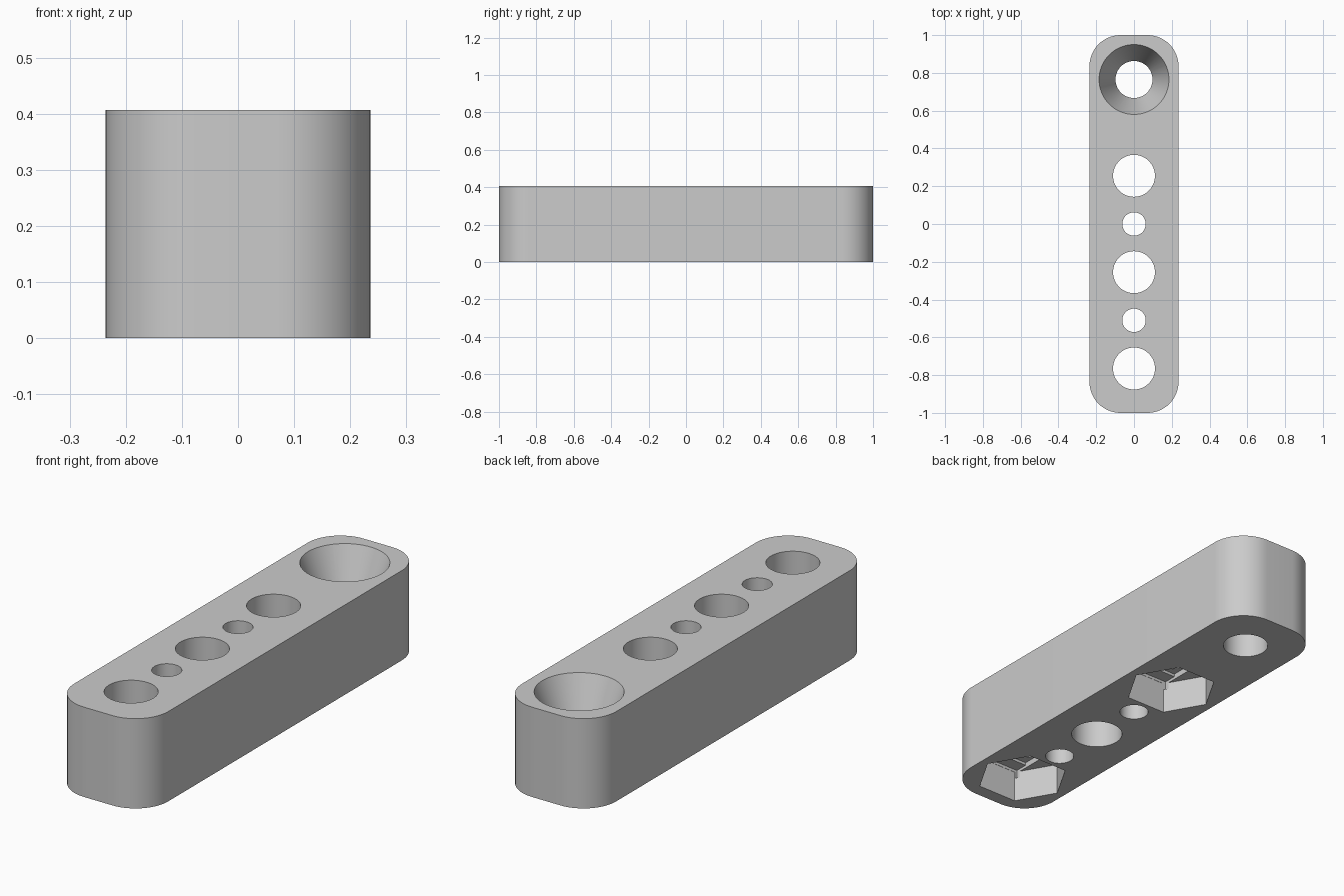
import bpy
import bmesh
import math

if "Cube" in bpy.data.objects:
    bpy.data.objects.remove(bpy.data.objects["Cube"], do_unlink=True)

HALF_W, HALF_L, HEIGHT, CORNER = 0.236, 1.0, 0.407, 0.165
PITCH = 0.255
BIG_R, SMALL_R, SCREW_R, SINK_R, NUT_R = 0.111, 0.062, 0.098, 0.185, 0.2
NUT_DEPTH, STEP = 0.145, 0.013

grey = bpy.data.materials.new("light grey plastic")
grey.use_nodes = True
grey.diffuse_color = (0.6, 0.6, 0.6, 1)
grey.node_tree.nodes["Principled BSDF"].inputs["Base Color"].default_value = (0.6, 0.6, 0.6, 1)


def prism(name, rings):
    """Solid lofted through equal-length rings of points, bottom to top."""
    bm = bmesh.new()
    loops = [[bm.verts.new(p) for p in ring] for ring in rings]
    n = len(loops[0])
    bm.faces.new(loops[0][::-1])
    bm.faces.new(loops[-1])
    for low, high in zip(loops, loops[1:]):
        for i in range(n):
            j = (i + 1) % n
            bm.faces.new((low[i], low[j], high[j], high[i]))
    mesh = bpy.data.meshes.new(name)
    bm.to_mesh(mesh)
    bm.free()
    mesh.materials.append(grey)
    obj = bpy.data.objects.new(name, mesh)
    bpy.context.collection.objects.link(obj)
    return obj


def circle(y, r, z, sides=64):
    angles = [2 * math.pi * i / sides for i in range(sides)]
    return [(r * math.cos(a), y + r * math.sin(a), z) for a in angles]


def rectangle(y, hx, hy, z):
    return [(-hx, y - hy, z), (hx, y - hy, z), (hx, y + hy, z), (-hx, y + hy, z)]


def rounded_outline(z, steps=16):
    points = []
    for k, (sx, sy) in enumerate([(1, 1), (-1, 1), (-1, -1), (1, -1)]):
        for i in range(steps + 1):
            a = (k + i / steps) * math.pi / 2
            points.append((sx * (HALF_W - CORNER) + CORNER * math.cos(a),
                           sy * (HALF_L - CORNER) + CORNER * math.sin(a), z))
    return points


def cut(body, cutter):
    cutter.hide_render = True
    mod = body.modifiers.new("cut", "BOOLEAN")
    mod.operation = "DIFFERENCE"
    mod.solver = "EXACT"
    mod.object = cutter
    bpy.context.view_layer.objects.active = body
    bpy.ops.object.modifier_apply(modifier=mod.name)
    bpy.data.objects.remove(cutter, do_unlink=True)


# Rounded bar
bar = prism("mounting_bar", [rounded_outline(0), rounded_outline(HEIGHT)])
BELOW, ABOVE = -0.05, HEIGHT + 0.05

# Plain through holes
for slot, radius in [(1, BIG_R), (0, SMALL_R), (-1, BIG_R), (-2, SMALL_R), (-3, BIG_R)]:
    y = slot * PITCH
    cut(bar, prism("hole_cutter", [circle(y, radius, BELOW), circle(y, radius, ABOVE)]))

# Countersunk screw hole
y = 3 * PITCH
cut(bar, prism("countersink_cutter", [
    circle(y, SCREW_R, BELOW), circle(y, SCREW_R, HEIGHT - 0.22),
    circle(y, SINK_R, HEIGHT), circle(y, SINK_R, ABOVE)]))

# Hexagonal nut pockets underneath, with stepped ceilings
for y in (PITCH, -3 * PITCH):
    cut(bar, prism("nut_cutter", [circle(y, NUT_R, BELOW, 6), circle(y, NUT_R, NUT_DEPTH, 6)]))
    half = BIG_R + 0.001
    for level, reach in [(1, 0.172), (2, half)]:
        cut(bar, prism("step_cutter", [rectangle(y, half, reach, NUT_DEPTH - 0.03),
                                       rectangle(y, half, reach, NUT_DEPTH + level * STEP)]))

# Smooth walls with crisp rims
bpy.ops.object.select_all(action="DESELECT")
bar.select_set(True)
bpy.context.view_layer.objects.active = bar
bpy.ops.object.shade_smooth_by_angle(angle=math.radians(15))
